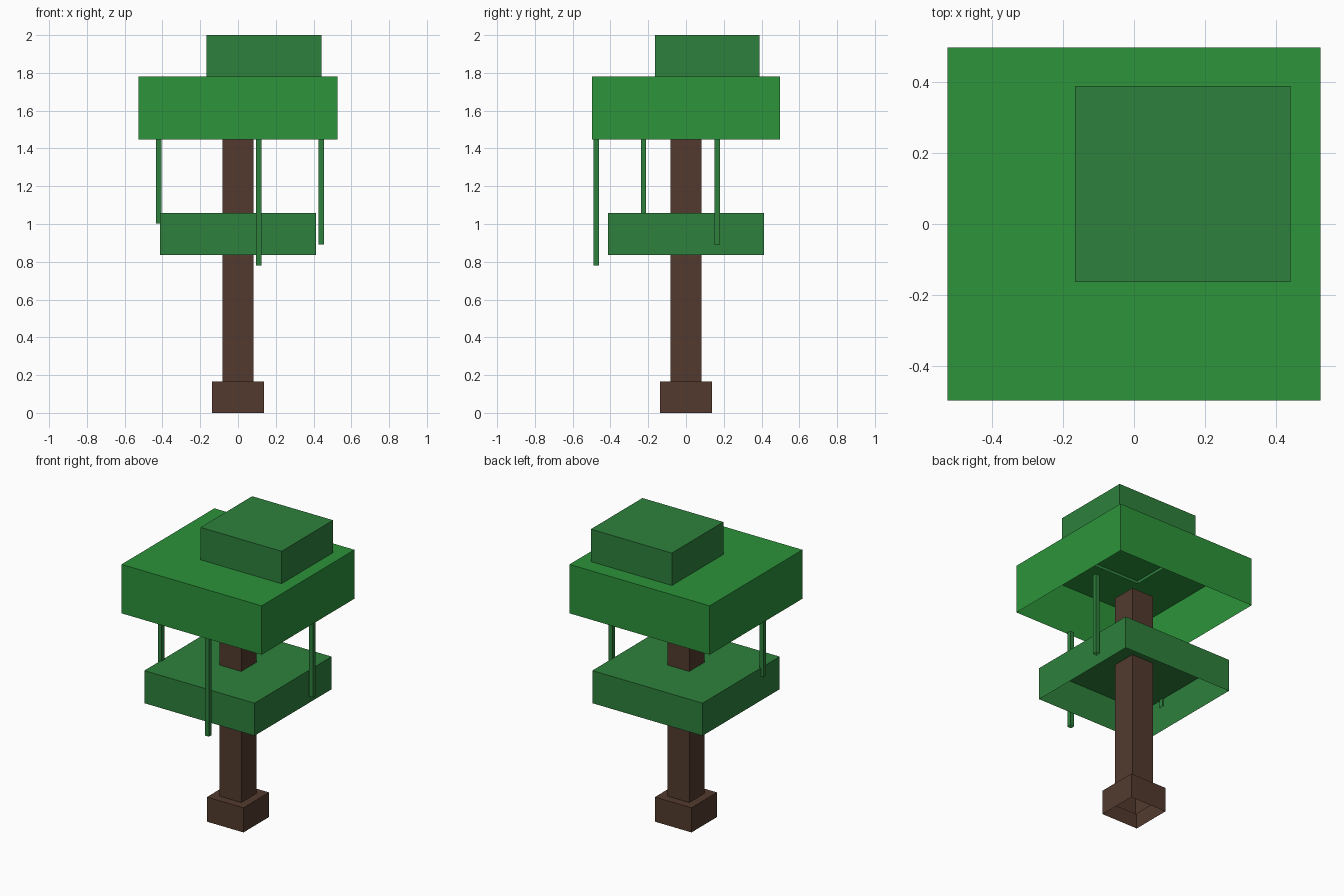
import bpy
import bmesh

if "Cube" in bpy.data.objects:
    bpy.data.objects.remove(bpy.data.objects["Cube"])


def material(name, color):
    mat = bpy.data.materials.new(name)
    mat.diffuse_color = (*color, 1.0)
    mat.use_nodes = True
    mat.node_tree.nodes["Principled BSDF"].inputs["Base Color"].default_value = mat.diffuse_color
    return mat


BARK = material("bark_brown", (0.084, 0.042, 0.027))
LEAF = material("bright_leaf_green", (0.025, 0.292, 0.042))
DARK = material("dark_leaf_green", (0.027, 0.216, 0.045))


def shell(name, x, y, z, mat):
    """Box shell spanning the given ranges, open at the bottom."""
    bm = bmesh.new()
    bmesh.ops.create_cube(bm, size=1.0)
    for v in bm.verts:
        for axis, (low, high) in enumerate((x, y, z)):
            v.co[axis] = high if v.co[axis] > 0 else low
    bm.normal_update()
    bottom = [f for f in bm.faces if f.normal.z < -0.5]
    bmesh.ops.delete(bm, geom=bottom, context='FACES_ONLY')
    mesh = bpy.data.meshes.new(name)
    bm.to_mesh(mesh)
    bm.free()
    mesh.materials.append(mat)
    obj = bpy.data.objects.new(name, mesh)
    bpy.context.collection.objects.link(obj)
    return obj


def centred(name, half_x, half_y, z, mat):
    return shell(name, (-half_x, half_x), (-half_y, half_y), z, mat)


# Trunk and its wider foot
centred("trunk_base", 0.137, 0.137, (0.0, 0.167), BARK)
centred("trunk", 0.082, 0.082, (0.055, 1.53), BARK)

# Foliage tiers
centred("lower_foliage", 0.414, 0.414, (0.836, 1.057), DARK)
centred("main_foliage", 0.526, 0.498, (1.448, 1.78), LEAF)
shell("top_foliage", (-0.166, 0.442), (-0.164, 0.389), (1.76, 2.0), DARK)

# Hanging vines: centre x, centre y, lower end
R = 0.0145
for i, (x, y, low) in enumerate(((0.11, -0.475, 0.781),
                                 (-0.42, -0.225, 1.002),
                                 (0.442, 0.165, 0.892)), 1):
    shell(f"vine_{i}", (x - R, x + R), (y - R, y + R), (low, 1.45), DARK)
